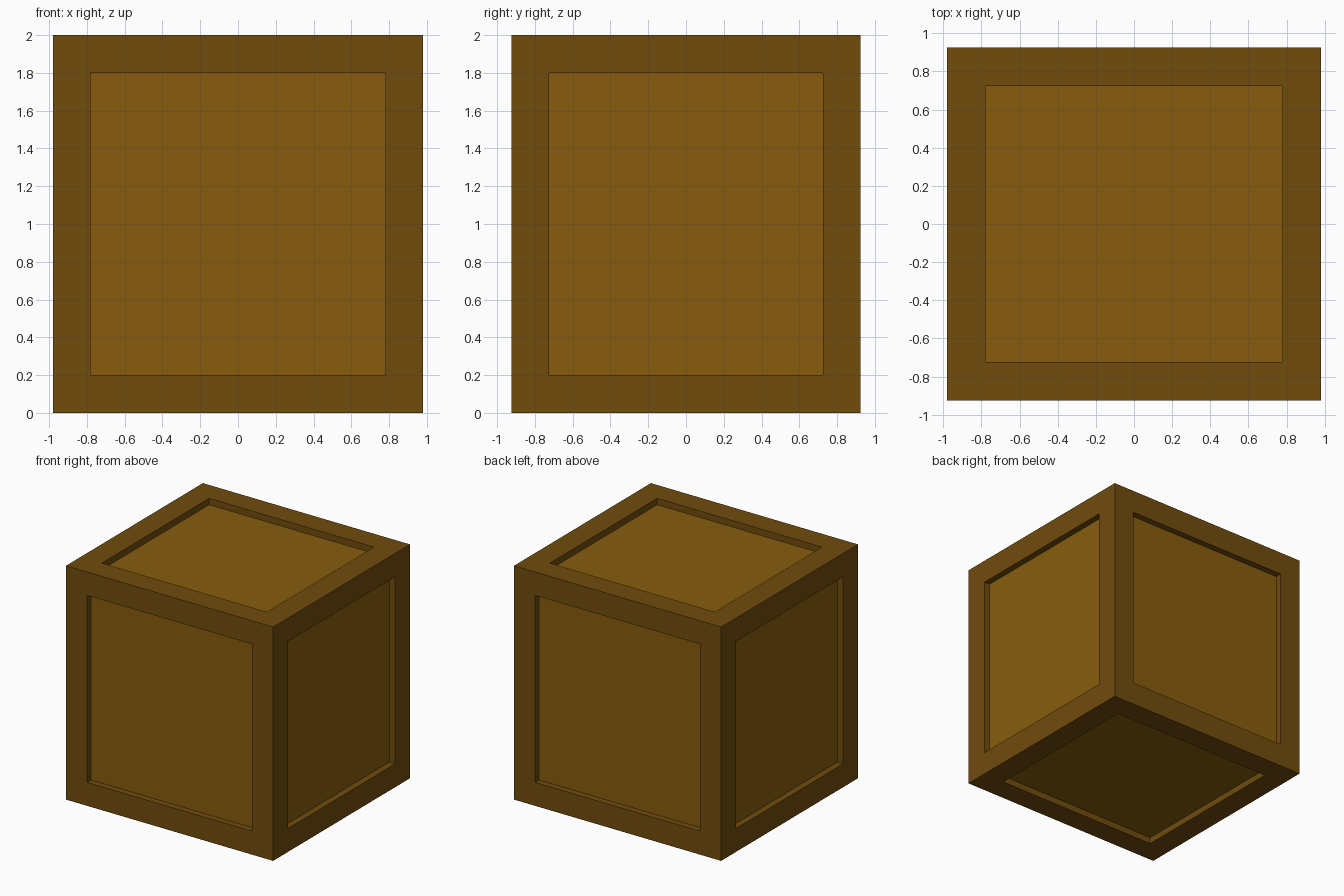
import bpy, bmesh
from mathutils import Vector

if "Cube" in bpy.data.objects:
    bpy.data.objects.remove(bpy.data.objects["Cube"])

SIZE = Vector((1.96, 1.85, 2.0))
BORDER = 0.2
DEPTH = 0.055


def material(name, color):
    m = bpy.data.materials.new(name)
    m.diffuse_color = (*color, 1)
    m.use_nodes = True
    m.node_tree.nodes["Principled BSDF"].inputs["Base Color"].default_value = m.diffuse_color
    return m


# Crate: a box with a frame border and a sunken panel on all six sides
bm = bmesh.new()
bmesh.ops.create_cube(bm, size=1)
for v in bm.verts:
    v.co = Vector((v.co.x * SIZE.x, v.co.y * SIZE.y, (v.co.z + 0.5) * SIZE.z))
bm.normal_update()

panels = bm.faces[:]
bmesh.ops.inset_individual(bm, faces=panels, thickness=BORDER, use_even_offset=True)

# Sink each panel straight inward
bm.normal_update()
for face in panels:
    normal = face.normal.copy()
    sunk = bmesh.ops.extrude_discrete_faces(bm, faces=[face])["faces"][0]
    bmesh.ops.translate(bm, verts=sunk.verts[:], vec=-normal * DEPTH)
    sunk.material_index = 1
bmesh.ops.recalc_face_normals(bm, faces=bm.faces[:])

mesh = bpy.data.meshes.new("crate")
bm.to_mesh(mesh)
bm.free()
mesh.materials.append(material("frame_wood", (0.165, 0.072, 0.004)))
mesh.materials.append(material("panel_wood", (0.245, 0.108, 0.004)))
crate = bpy.data.objects.new("crate", mesh)
bpy.context.collection.objects.link(crate)
